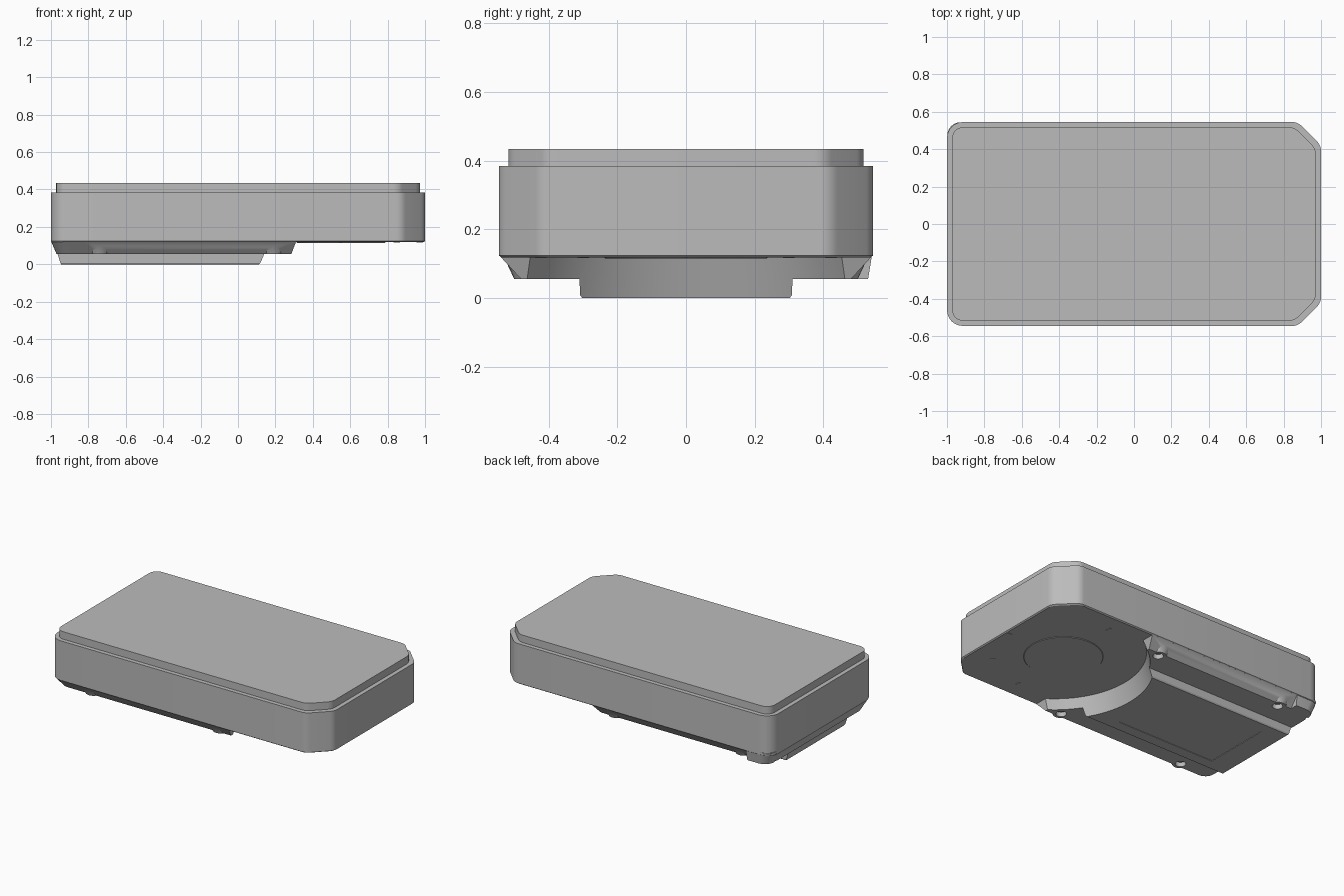
import bpy, bmesh, math
from mathutils import Vector

cube = bpy.data.objects.get("Cube")
if cube:
    bpy.data.objects.remove(cube, do_unlink=True)

grey = bpy.data.materials.new("mid grey")
grey.use_nodes = True
grey.diffuse_color = (0.50, 0.50, 0.50, 1)
grey.node_tree.nodes["Principled BSDF"].inputs["Base Color"].default_value = grey.diffuse_color


def rounded(corners, steps=6):
    """Counter-clockwise outline from (x, y, radius) corners."""
    pts = []
    for i, (x, y, r) in enumerate(corners):
        p = Vector((x, y))
        a = (Vector(corners[i - 1][:2]) - p).normalized()
        b = (Vector(corners[(i + 1) % len(corners)][:2]) - p).normalized()
        if r == 0:
            pts.append(p)
            continue
        half = a.angle(b) / 2
        centre = p + (a + b).normalized() * r / math.sin(half)
        start = p + a * r / math.tan(half) - centre
        turn = math.pi - 2 * half
        for k in range(steps + 1):
            t = turn * k / steps
            pts.append(centre + Vector((start.x * math.cos(t) - start.y * math.sin(t),
                                        start.x * math.sin(t) + start.y * math.cos(t))))
    return pts


def rect(x0, x1, y0, y1, r=0.0):
    return rounded([(x0, y0, r), (x1, y0, 0), (x1, y1, 0), (x0, y1, r)])


def circle(x, y, r, n=32):
    return [Vector((x + r * math.cos(math.tau * i / n), y + r * math.sin(math.tau * i / n)))
            for i in range(n)]


def loft(name, *levels):
    """Solid through (z, outline) levels, lowest first."""
    bm = bmesh.new()
    rings = [[bm.verts.new((p.x, p.y, z)) for p in outline] for z, outline in levels]
    n = len(rings[0])
    bm.faces.new(rings[0][::-1])
    bm.faces.new(rings[-1])
    for low, high in zip(rings, rings[1:]):
        for i in range(n):
            j = (i + 1) % n
            bm.faces.new((low[i], low[j], high[j], high[i]))
    mesh = bpy.data.meshes.new(name)
    bm.to_mesh(mesh)
    bm.free()
    mesh.materials.append(grey)
    obj = bpy.data.objects.new(name, mesh)
    bpy.context.collection.objects.link(obj)
    return obj


def combine(target, tool, operation):
    mod = target.modifiers.new("combine", "BOOLEAN")
    mod.operation, mod.solver, mod.object = operation, "EXACT", tool
    bpy.context.view_layer.objects.active = target
    bpy.ops.object.modifier_apply(modifier=mod.name)
    bpy.data.objects.remove(tool, do_unlink=True)


def case_outline(inset):
    x, y, c = 1 - inset, 0.545 - inset, 0.125 - inset * 0.4
    return rounded([(-x, -y, 0.085 - inset), (x - c, -y, 0.07), (x, c - y, 0.07),
                    (x, y - c, 0.07), (x - c, y, 0.07), (-x, y, 0.085 - inset)])


# Main case and raised lid
case = loft("main_case", (0.118, case_outline(0.008)), (0.124, case_outline(0)),
            (0.385, case_outline(0)))
lid = loft("lid", (0.38, case_outline(0.028)), (0.434, case_outline(0.028)))

# Sloped underside plate with the raised central bar
base = loft("underside_plate", (0.055, rect(-0.97, 0.285, -0.48, 0.48, 0.06)),
            (0.12, rect(-0.998, 0.31, -0.54, 0.54, 0.08)), (0.15, rect(-0.99, 0.3, -0.53, 0.53, 0.08)))
bar = loft("central_bar", (0, rect(-0.945, 0.4, -0.302, 0.302)),
           (0.008, rect(-0.95, 0.4, -0.308, 0.308)), (0.09, rect(-0.975, 0.4, -0.312, 0.312)))
combine(base, bar, "UNION")

# Corner feet and screw bosses
for side in (-1, 1):
    low = sorted((side * 0.46, side * 0.53))
    high = sorted((side * 0.43, side * 0.544))
    r_front, r_back = (0.07, 0) if side < 0 else (0, 0.07)

    def foot_outline(x0, x1, span):
        return rounded([(x0, span[0], r_front), (x1, span[0], 0),
                        (x1, span[1], 0), (x0, span[1], r_back)])

    foot = loft("corner_foot", (0.055, foot_outline(-0.97, -0.82, low)),
                (0.14, foot_outline(-0.998, -0.815, high)))
    combine(base, foot, "UNION")
    for x in (-0.74, 0.19):
        boss = loft("screw_boss", (0.0551, circle(x, side * 0.45, 0.05)),
                    (0.13, circle(x, side * 0.45, 0.085)))
        combine(base, boss, "UNION")

# Round clearance, screw holes and label recess
clearance = loft("round_clearance", (-0.02, circle(0.62, 0, 0.597, 96)),
                 (0.118, circle(0.62, 0, 0.55, 96)))
combine(base, clearance, "DIFFERENCE")
for side in (-1, 1):
    for x in (-0.74, 0.19):
        hole = loft("screw_hole", (0.03, circle(x, side * 0.45, 0.032)),
                    (0.085, circle(x, side * 0.45, 0.032)))
        combine(base, hole, "DIFFERENCE")
recess = loft("label_recess", (-0.01, rect(-0.80, -0.08, -0.23, 0.23)),
              (0.003, rect(-0.80, -0.08, -0.23, 0.23)))
combine(base, recess, "DIFFERENCE")

# Shallow disc and radial marks under the open end
disc = loft("shallow_disc", (0.115, circle(0.55, 0, 0.235, 64)), (0.12, circle(0.55, 0, 0.24, 64)))
marks = []
for i in range(-2, 3):
    mark = loft("radial_mark", (0.116, rect(0.405, 0.44, -0.006, 0.006)),
                (0.12, rect(0.405, 0.44, -0.006, 0.006)))
    mark.location.x = 0.55
    mark.rotation_euler.z = i * math.pi / 4
    marks.append(mark)

# Smooth the rounded walls, keep edges sharp
bpy.ops.object.select_all(action="DESELECT")
for obj in (case, lid, base, disc):
    obj.select_set(True)
bpy.context.view_layer.objects.active = case
bpy.ops.object.shade_smooth_by_angle(angle=math.radians(25))
